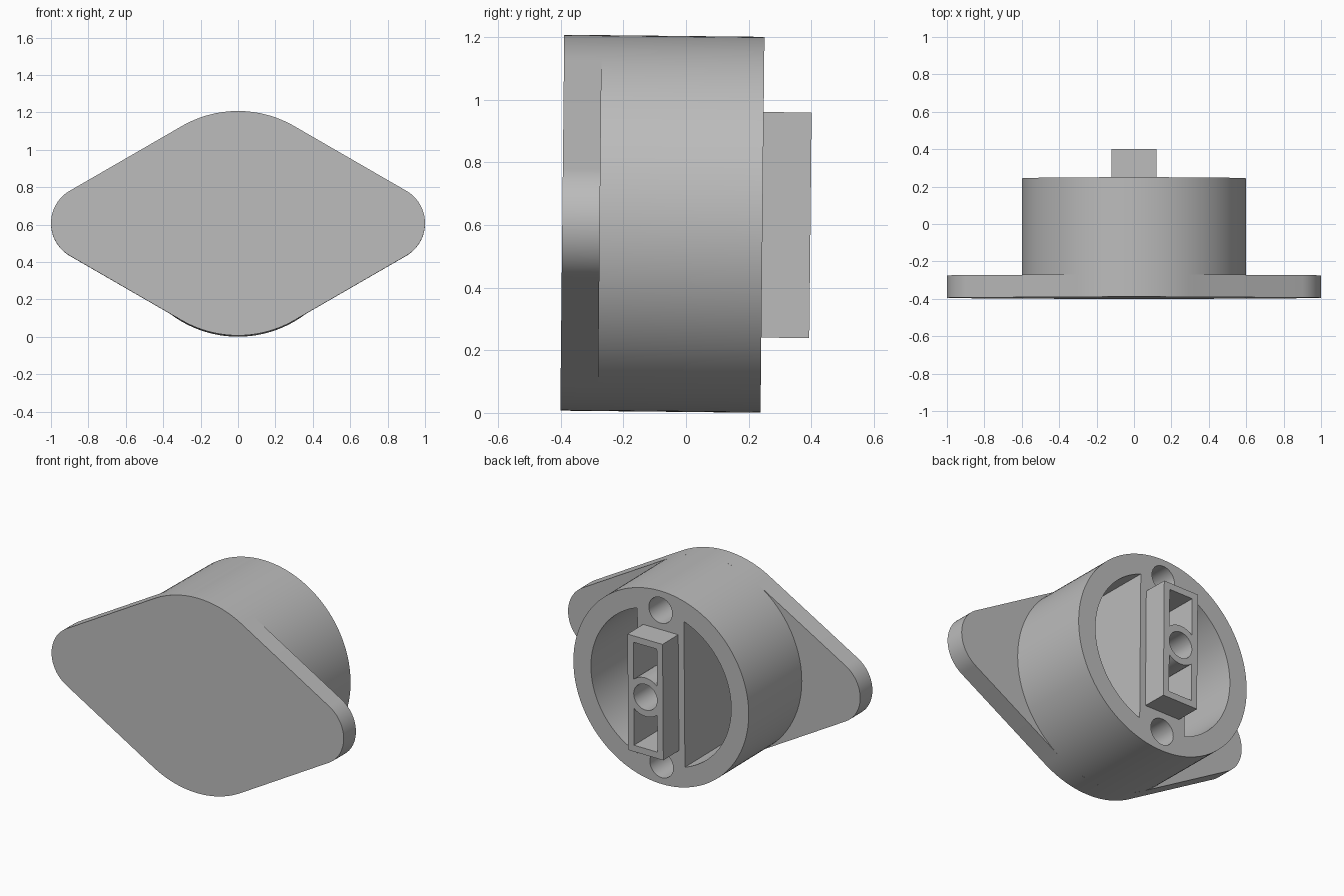
import bpy, bmesh
from math import radians, degrees, acos, asin, cos, sin, pi
from mathutils import Matrix

cube = bpy.data.objects.get("Cube")
if cube:
    bpy.data.objects.remove(cube)

grey = bpy.data.materials.new("plain_grey")
grey.use_nodes = True
COLOUR = (0.5, 0.5, 0.5, 1)
grey.diffuse_color = COLOUR
grey.node_tree.nodes["Principled BSDF"].inputs["Base Color"].default_value = COLOUR

# The whole fitting leans very slightly about its centre
LEAN = Matrix.Translation((0, 0, 0.603)) @ Matrix.Rotation(radians(-0.6), 4, 'X')


def arc(r, start, end, steps, cx=0, cy=0):
    """Points on an arc, both ends included."""
    angles = [start + (end - start) * i / steps for i in range(steps + 1)]
    return [(cx + r * cos(a), cy + r * sin(a)) for a in angles]


def circle(r, cy=0, steps=64):
    return arc(r, 0, 2 * pi, steps, 0, cy)[:-1]


def flip(points, sx, sy):
    return [(x * sx, y * sy) for x, y in points]


def slab(name, loops, front, back):
    """Extrude a profile with holes along the depth axis."""
    curve = bpy.data.curves.new(name, 'CURVE')
    curve.dimensions = '2D'
    curve.fill_mode = 'BOTH'
    curve.extrude = (back - front) / 2
    for loop in loops:
        spline = curve.splines.new('POLY')
        spline.points.add(len(loop) - 1)
        for point, (x, y) in zip(spline.points, loop):
            point.co = (x, y, 0, 1)
        spline.use_cyclic_u = True
    source = bpy.data.objects.new(name + "_profile", curve)
    bpy.context.collection.objects.link(source)
    bpy.context.view_layer.update()
    graph = bpy.context.evaluated_depsgraph_get()
    mesh = bpy.data.meshes.new_from_object(source.evaluated_get(graph))
    bpy.data.objects.remove(source)

    bm = bmesh.new()
    bm.from_mesh(mesh)
    bmesh.ops.remove_doubles(bm, verts=bm.verts, dist=0.0001)
    bmesh.ops.recalc_face_normals(bm, faces=bm.faces)
    bm.to_mesh(mesh)
    bm.free()
    mesh.materials.clear()
    mesh.materials.append(grey)

    part = bpy.data.objects.new(name, mesh)
    bpy.context.collection.objects.link(part)
    part.matrix_world = (LEAN @ Matrix.Translation((0, (front + back) / 2, 0))
                         @ Matrix.Rotation(pi / 2, 4, 'X'))
    bpy.ops.object.select_all(action='DESELECT')
    part.select_set(True)
    bpy.context.view_layer.objects.active = part
    bpy.ops.object.shade_smooth_by_angle(angle=radians(30))
    return part


# Flange: a large middle circle joined by tangents to two small end circles
R, END_R, END_X = 0.6, 0.2, 0.8
t = acos((R - END_R) / END_X)
flange = (arc(END_R, -t, t, 24, END_X) + arc(R, t, pi - t, 32)
          + arc(END_R, pi - t, pi + t, 24, -END_X) + arc(R, pi + t, 2 * pi - t, 32))

# Socket openings: a round centre hole and two slots with curved inner ends
a = acos(0.08 / 0.12)
slot = arc(0.12, a, pi - a, 16) + [(-0.08, 0.32), (0.08, 0.32)]
sockets = [circle(0.08), slot, flip(slot, 1, -1)]

# Body openings: two side pockets and two screw holes
b = acos(0.16 / 0.48)
pocket = arc(0.48, -b, b, 48)
openings = [pocket, flip(pocket, -1, 1), circle(0.08, 0.48), circle(0.08, -0.48)]

slab("mounting_flange", [flange], -0.395, -0.275)
slab("round_body", [circle(R, steps=128)] + openings + sockets, -0.275, 0.244)
bar = [(-0.12, -0.36), (0.12, -0.36), (0.12, 0.36), (-0.12, 0.36)]
slab("socket_block", [bar] + sockets, 0.244, 0.397)
